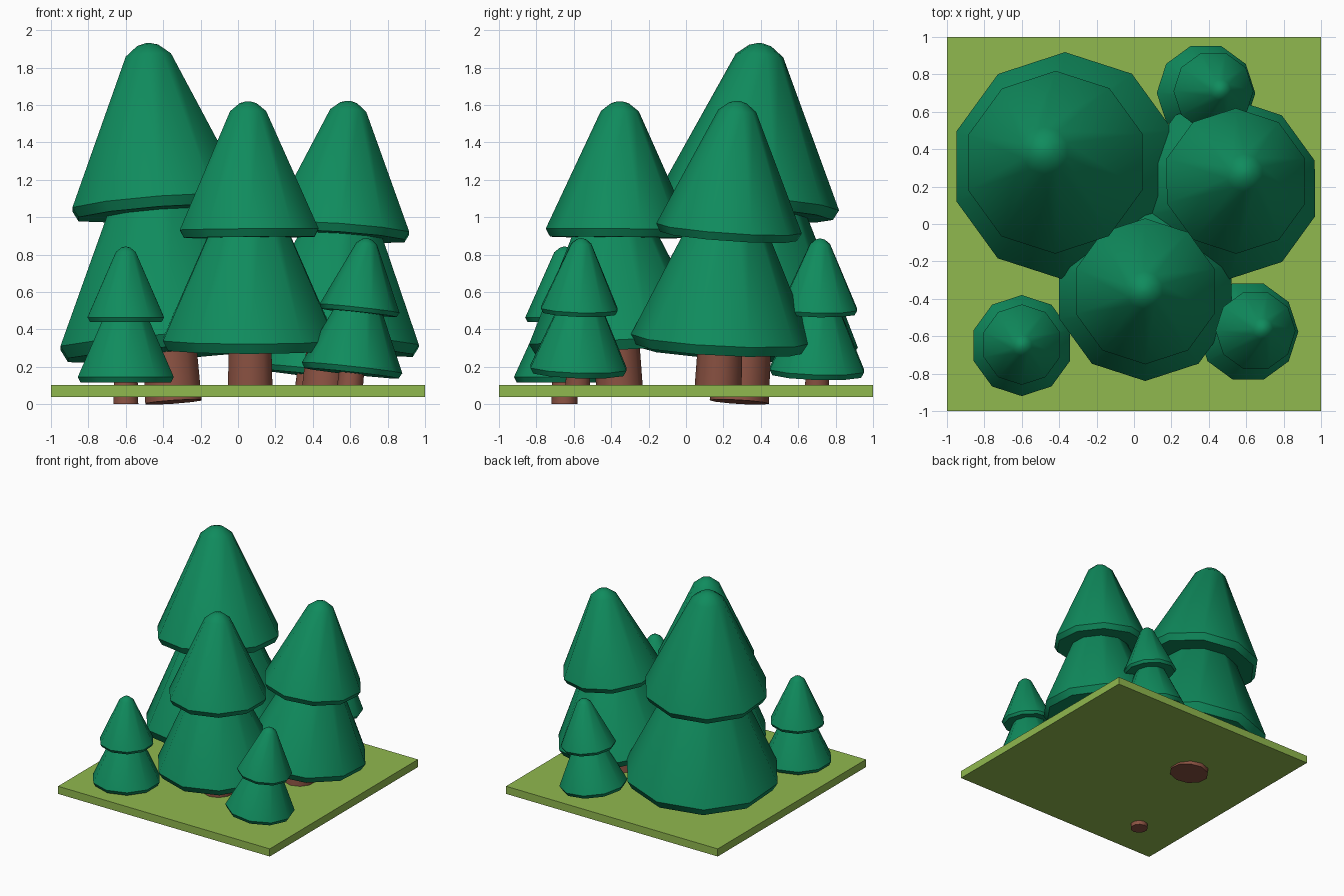
import bpy
import bmesh
from math import cos, sin, radians, tau
from mathutils import Vector, Matrix

SIDES = 10

cube = bpy.data.objects.get("Cube")
if cube:
    bpy.data.objects.remove(cube, do_unlink=True)


def material(name, rgb):
    mat = bpy.data.materials.new(name)
    mat.use_nodes = True
    mat.diffuse_color = (*rgb, 1)
    mat.node_tree.nodes["Principled BSDF"].inputs["Base Color"].default_value = (*rgb, 1)
    return mat


needle_green = material("needle_green", (0.005, 0.26, 0.11))
bark_brown = material("bark_brown", (0.26, 0.085, 0.055))
grass_green = material("grass_green", (0.28, 0.48, 0.077))


def add_object(name, bm, mat, matrix=Matrix()):
    bmesh.ops.recalc_face_normals(bm, faces=bm.faces)
    mesh = bpy.data.meshes.new(name)
    bm.to_mesh(mesh)
    bm.free()
    mesh.materials.append(mat)
    obj = bpy.data.objects.new(name, mesh)
    obj.matrix_world = matrix
    bpy.context.collection.objects.link(obj)
    return obj


def lathe(name, profile, mat, origin, lean, phase):
    """Turn (radius, height) points about an axis leaning by (x, y) per unit height."""
    bm = bmesh.new()
    angles = [radians(phase) + tau * i / SIDES for i in range(SIDES)]
    rings = [[bm.verts.new((r * cos(a), r * sin(a), z)) for a in angles]
             for r, z in profile]
    for low, high in zip(rings, rings[1:]):
        for i in range(SIDES):
            j = (i + 1) % SIDES
            bm.faces.new((low[i], low[j], high[j], high[i]))
    bm.faces.new(rings[0])
    bm.faces.new(rings[-1])
    turn = Vector((0, 0, 1)).rotation_difference(Vector((*lean, 1)))
    matrix = Matrix.Translation(origin) @ turn.to_matrix().to_4x4()
    obj = add_object(name, bm, mat, matrix)
    bpy.ops.object.select_all(action='DESELECT')
    obj.select_set(True)
    bpy.context.view_layer.objects.active = obj
    bpy.ops.object.shade_smooth_by_angle(angle=radians(40))


def tier(name, centre, radius, lean, phase):
    # Bevelled rim, straight cone and blunt rounded tip, all in proportion to the radius
    shape = ((0.94, -0.11), (1, 0), (0.26, 1.62), (0.12, 1.73), (0.03, 1.755))
    profile = [(r * radius, z * radius) for r, z in shape]
    lathe(name, profile, needle_green, centre, lean, phase)


def tree(name, base, low, low_radius, low_lean, high, high_radius, high_lean, phase):
    r = 0.26 * low_radius
    trunk = [(r, 0), (r * 0.9, low_radius)]
    lathe(name + "_trunk", trunk, bark_brown, base, low_lean, phase)
    tier(name + "_lower_branches", low, low_radius, low_lean, phase)
    tier(name + "_upper_branches", high, high_radius, high_lean, phase)


# Ground slab
bm = bmesh.new()
bmesh.ops.create_cube(bm, size=1)
bmesh.ops.scale(bm, vec=(2, 2, 0.065), verts=bm.verts)
add_object("ground_slab", bm, grass_green, Matrix.Translation((0, 0, 0.07)))

# Large and medium trees
tree("tall_tree", (-0.345, 0.285, 0.012),
     (-0.37, 0.31, 0.34), 0.61, (-0.07, 0.06),
     (-0.42, 0.33, 1.075), 0.49, (-0.075, 0.08), 18)
tree("front_tree", (0.065, -0.355, 0.06),
     (0.06, -0.355, 0.345), 0.485, (0, -0.05),
     (0.06, -0.36, 0.935), 0.39, (-0.01, 0.01), 18)
tree("side_tree", (0.46, 0.17, 0.06),
     (0.507, 0.19, 0.35), 0.485, (0.085, 0.05),
     (0.545, 0.23, 0.94), 0.39, (0.07, 0.07), 18)

# Small trees
tree("small_left_tree", (-0.6, -0.65, 0.002),
     (-0.6, -0.65, 0.145), 0.27, (0, 0),
     (-0.6, -0.645, 0.465), 0.215, (0, -0.01), 18)
tree("small_right_tree", (0.595, -0.58, 0.06),
     (0.61, -0.575, 0.195), 0.27, (0.11, 0.03),
     (0.65, -0.57, 0.512), 0.215, (0.11, 0.03), 0)
tree("small_back_tree", (0.37, 0.7, 0.06),
     (0.385, 0.7, 0.185), 0.265, (0.11, 0.03),
     (0.425, 0.71, 0.51), 0.215, (0.11, 0.02), 0)
